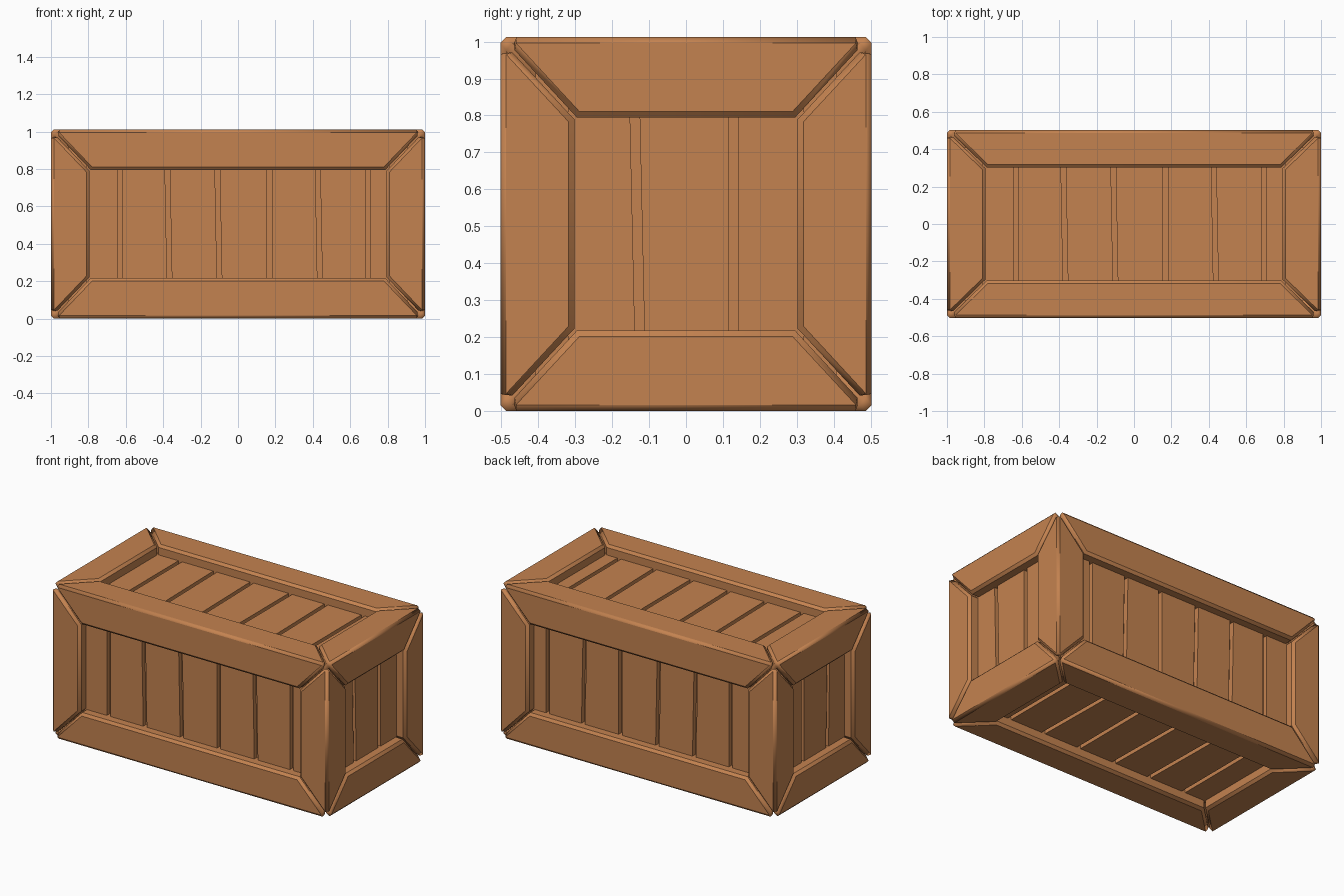
import bpy, bmesh, math
from mathutils import Vector

cube = bpy.data.objects.get("Cube")
if cube:
    bpy.data.objects.remove(cube, do_unlink=True)

HALF = Vector((1.0, 0.503, 0.506))     # half size of the crate
WIDTH = Vector((0.207, 0.201, 0.217))  # beam width seen across each axis
MID = Vector((0, 0, HALF.z))
GAP = 0.006                            # half the open seam at a mitre
PLANK_DEPTH, CORE_DEPTH = 0.065, 0.095

wood = bpy.data.materials.new("warm_wood")
wood.use_nodes = True
colour = (0.55, 0.225, 0.08, 1)
wood.diffuse_color = colour
wood.node_tree.nodes["Principled BSDF"].inputs["Base Color"].default_value = colour


def finish(name, bm, bevel=0.0):
    bmesh.ops.recalc_face_normals(bm, faces=bm.faces)
    mesh = bpy.data.meshes.new(name)
    bm.to_mesh(mesh)
    bm.free()
    mesh.materials.append(wood)
    obj = bpy.data.objects.new(name, mesh)
    bpy.context.collection.objects.link(obj)
    obj.location = MID
    if bevel:
        mod = obj.modifiers.new("soft_edges", "BEVEL")
        mod.width = bevel
        mod.segments = 1
        mod.limit_method = "ANGLE"
        mod.angle_limit = math.radians(50)
    bpy.ops.object.select_all(action="DESELECT")
    obj.select_set(True)
    bpy.context.view_layer.objects.active = obj
    bpy.ops.object.shade_smooth_by_angle(angle=math.radians(30))
    return obj


def add_prism(bm, start, end):
    """Join two matching rings of four points into a closed solid."""
    a = [bm.verts.new(p) for p in start]
    b = [bm.verts.new(p) for p in end]
    for i in range(4):
        j = (i + 1) % 4
        bm.faces.new((a[i], a[j], b[j], b[i]))
    # Split the folded ends from the outer corner to the inner one
    for ring in (a, b):
        bm.faces.new((ring[0], ring[1], ring[2]))
        bm.faces.new((ring[0], ring[2], ring[3]))


# Mitred beam along one axis, on the edge given by two signs
def beam(name, axis, s1, s2):
    b, c = (axis + 1) % 3, (axis + 2) % 3
    rings = []
    for side in (-1, 1):
        ring = []
        for in_b, in_c in ((0, 0), (1, 0), (1, 1), (0, 1)):
            p = Vector()
            p[b] = s1 * (HALF[b] - in_b * WIDTH[b])
            p[c] = s2 * (HALF[c] - in_c * WIDTH[c])
            inset = WIDTH[axis] if in_b or in_c else 0.0
            p[axis] = side * (HALF[axis] - inset - GAP)
            ring.append(p)
        rings.append(ring)
    bm = bmesh.new()
    add_prism(bm, *rings)
    finish(name, bm, 0.016)


for axis, label in enumerate(("long", "cross", "upright")):
    n = 0
    for s1 in (-1, 1):
        for s2 in (-1, 1):
            n += 1
            beam(f"{label}_beam_{n}", axis, s1, s2)


# Recessed plank panel; each cut is (position, lean) of a gap between planks
def panel(name, normal, split, run, sign, cuts):
    reach = HALF[split] - WIDTH[split] + 0.03
    length = HALF[run] - WIDTH[run] + 0.03
    edges = [(-reach, 0)] + cuts + [(reach, 0)]
    bm = bmesh.new()
    for i, ((p0, lean0), (p1, lean1)) in enumerate(zip(edges, edges[1:])):
        rings = []
        for depth in (CORE_DEPTH + 0.01, PLANK_DEPTH):
            ring = []
            for pos, lean, g, end in ((p0, lean0, 1, -1), (p1, lean1, -1, -1),
                                      (p1, lean1, -1, 1), (p0, lean0, 1, 1)):
                p = Vector()
                p[normal] = sign * (HALF[normal] - depth)
                p[split] = pos + g * 0.013 - end * lean
                p[run] = end * length
                ring.append(p)
            rings.append(ring)
        add_prism(bm, *rings)
    finish(name, bm)


side_cuts = [(-0.63, 0), (-0.372, 0.006), (-0.105, 0.006),
             (0.168, 0), (0.432, 0.006), (0.695, 0)]
end_cuts = [(-0.132, 0.007), (0.128, 0)]

for name, normal, split, run, sign, cuts in (
        ("front_planks", 1, 0, 2, -1, side_cuts),
        ("back_planks", 1, 0, 2, 1, side_cuts),
        ("top_planks", 2, 0, 1, 1, side_cuts),
        ("bottom_planks", 2, 0, 1, -1, side_cuts),
        ("left_end_planks", 0, 1, 2, 1, end_cuts),
        ("right_end_planks", 0, 1, 2, -1, end_cuts)):
    panel(name, normal, split, run, sign, cuts)

# Solid core that closes the gaps behind the planks
core = bmesh.new()
bmesh.ops.create_cube(core, size=2)
bmesh.ops.scale(core, vec=HALF - Vector((CORE_DEPTH,) * 3), verts=core.verts)
finish("inner_core", core)
